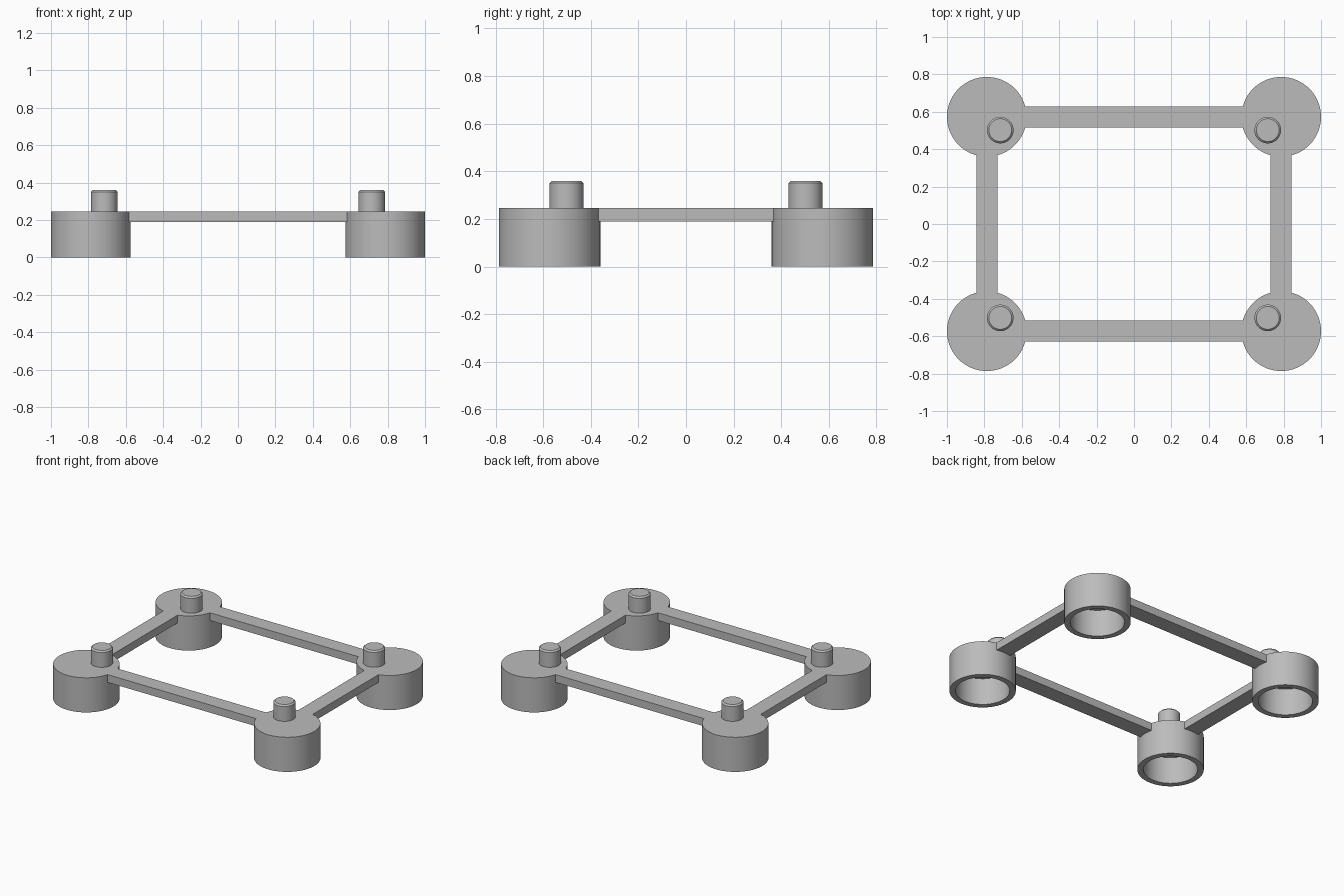
import bpy
import bmesh
import math

cube = bpy.data.objects.get("Cube")
if cube:
    bpy.data.objects.remove(cube, do_unlink=True)

CUP_X, CUP_Y, CUP_R = 0.787, 0.573, 0.213
INNER_R = 0.174
BAR_LOW, TOP = 0.19, 0.245
BAR_WIDTH = 0.112
PEG_X, PEG_Y, PEG_R, PEG_TOP = 0.715, 0.502, 0.071, 0.36

GREY = (0.5, 0.5, 0.5, 1)
grey = bpy.data.materials.new("plain grey")
grey.use_nodes = True
grey.diffuse_color = GREY
grey.node_tree.nodes["Principled BSDF"].inputs["Base Color"].default_value = GREY


def finish(bm, name, location):
    bmesh.ops.recalc_face_normals(bm, faces=bm.faces)
    mesh = bpy.data.meshes.new(name)
    bm.to_mesh(mesh)
    bm.free()
    mesh.materials.append(grey)
    obj = bpy.data.objects.new(name, mesh)
    obj.location = location
    bpy.context.collection.objects.link(obj)
    return obj


def lathe(name, profile, location, steps=64):
    """Turn a (radius, height) profile around the vertical axis."""
    bm = bmesh.new()
    verts = [bm.verts.new((r, 0, z)) for r, z in profile]
    edges = [bm.edges.new(pair) for pair in zip(verts, verts[1:])]
    bmesh.ops.spin(bm, geom=verts + edges, cent=(0, 0, 0), axis=(0, 0, 1),
                   angle=math.tau, steps=steps, use_duplicate=False)
    bmesh.ops.remove_doubles(bm, verts=bm.verts, dist=1e-5)
    obj = finish(bm, name, location)
    bpy.ops.object.select_all(action="DESELECT")
    obj.select_set(True)
    bpy.context.view_layer.objects.active = obj
    bpy.ops.object.shade_smooth_by_angle(angle=math.radians(30))


def bar(name, length_x, length_y, location):
    bm = bmesh.new()
    bmesh.ops.create_cube(bm, size=1)
    bmesh.ops.scale(bm, vec=(length_x, length_y, TOP - BAR_LOW), verts=bm.verts)
    finish(bm, name, location)


# Hollow cup, open underneath, and the chamfered peg on its lid
cup_profile = [(0, BAR_LOW), (INNER_R, BAR_LOW), (INNER_R, 0),
               (CUP_R, 0), (CUP_R, TOP), (0, TOP)]
peg_profile = [(0, TOP - 0.01), (PEG_R, TOP - 0.01), (PEG_R, PEG_TOP - 0.01),
               (PEG_R - 0.01, PEG_TOP), (0, PEG_TOP)]
for sx, side in ((1, "left"), (-1, "right")):
    for sy, end in ((-1, "front"), (1, "back")):
        lathe(f"{end}_{side}_cup", cup_profile, (sx * CUP_X, sy * CUP_Y, 0))
        lathe(f"{end}_{side}_peg", peg_profile, (sx * PEG_X, sy * PEG_Y, 0))

# Connecting bars, flush with the cup lids and sunk into the cup walls
bar_z = (BAR_LOW + TOP) / 2
sink = 0.2
for s, end, side in ((-1, "front", "right"), (1, "back", "left")):
    bar(f"{end}_bar", 2 * (CUP_X - sink), BAR_WIDTH, (0, s * CUP_Y, bar_z))
    bar(f"{side}_bar", BAR_WIDTH, 2 * (CUP_Y - sink), (s * CUP_X, 0, bar_z))
